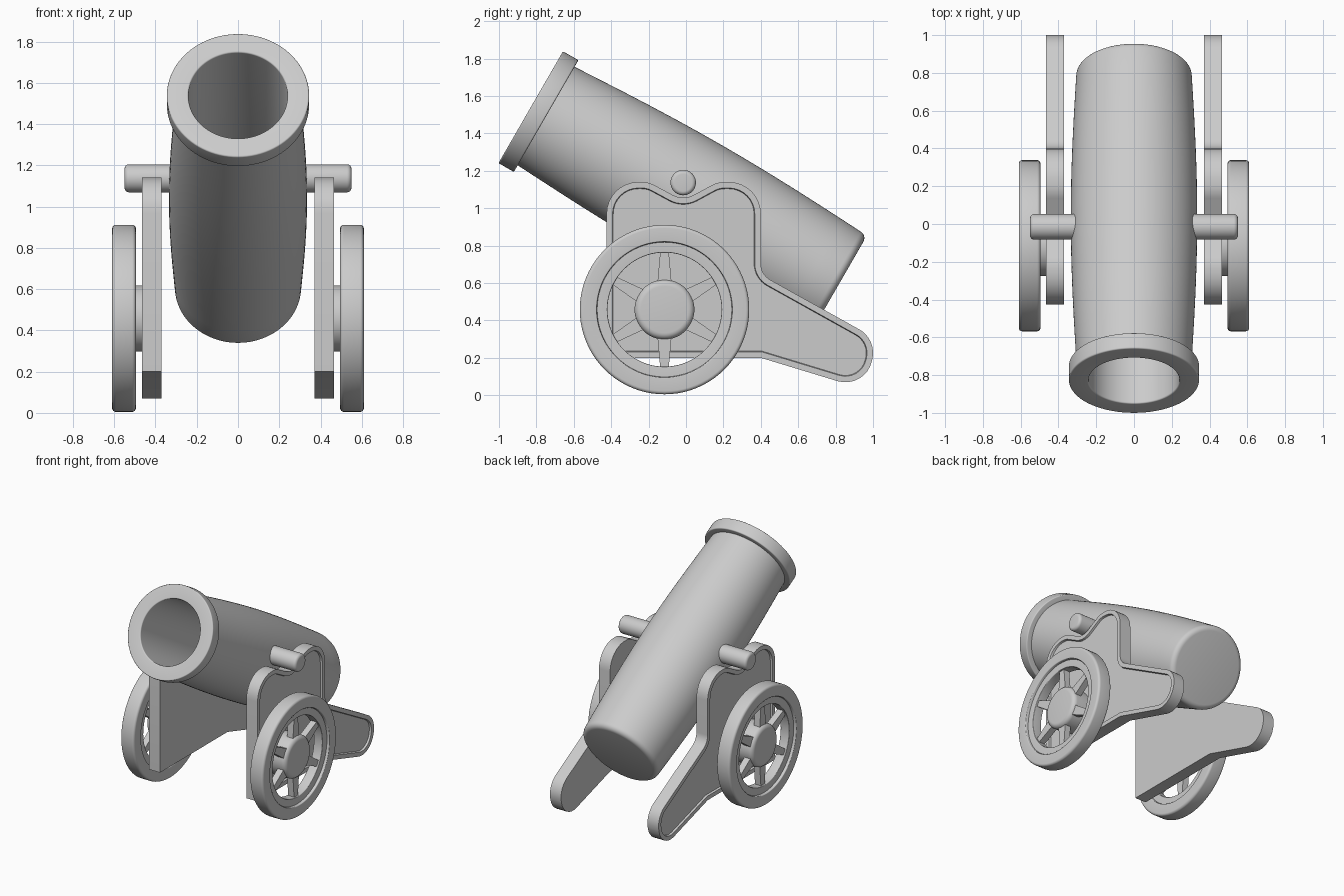
import bpy, bmesh, math
from mathutils import Matrix, Vector

if "Cube" in bpy.data.objects:
    bpy.data.objects.remove(bpy.data.objects["Cube"], do_unlink=True)

metal = bpy.data.materials.new("plain grey")
metal.use_nodes = True
GREY = (0.6, 0.6, 0.6, 1)
metal.diffuse_color = GREY
metal.node_tree.nodes["Principled BSDF"].inputs["Base Color"].default_value = GREY


def rounded(corners, steps=6):
    """Turn (u, v, radius) corners into a closed outline with arcs."""
    pts = []
    for i, (u, v, r) in enumerate(corners):
        p = Vector((u, v))
        if r == 0:
            pts.append(p)
            continue
        before = (Vector(corners[i - 1][:2]) - p).normalized()
        after = (Vector(corners[(i + 1) % len(corners)][:2]) - p).normalized()
        half = before.angle(after) / 2
        centre = p + (before + after).normalized() * (r / math.sin(half))
        start = p + before * (r / math.tan(half)) - centre
        end = p + after * (r / math.tan(half)) - centre
        sweep = start.angle_signed(end)
        for k in range(steps + 1):
            a = -sweep * k / steps
            pts.append(centre + Matrix.Rotation(a, 2) @ start)
    return pts


def finish(bm, name, mirror=True):
    bmesh.ops.remove_doubles(bm, verts=bm.verts, dist=0.0005)
    bmesh.ops.recalc_face_normals(bm, faces=bm.faces)
    mesh = bpy.data.meshes.new(name)
    bm.to_mesh(mesh)
    bm.free()
    mesh.materials.append(metal)
    obj = bpy.data.objects.new(name, mesh)
    bpy.context.collection.objects.link(obj)
    bpy.ops.object.select_all(action="DESELECT")
    obj.select_set(True)
    bpy.context.view_layer.objects.active = obj
    bpy.ops.object.shade_smooth_by_angle(angle=math.radians(35))
    if mirror:
        obj.modifiers.new("both sides", "MIRROR")
    return obj


def lathe(name, profile, matrix, sides=64, closed=False, mirror=True):
    """Spin (position along x, radius) points about the local x axis."""
    bm = bmesh.new()
    rings = []
    for k in range(sides):
        a = math.tau * k / sides
        rings.append([bm.verts.new(matrix @ Vector((x, r * math.cos(a), r * math.sin(a))))
                      for x, r in profile])
    n = len(profile)
    for k in range(sides):
        one, two = rings[k], rings[(k + 1) % sides]
        for j in range(n if closed else n - 1):
            m = (j + 1) % n
            bm.faces.new((one[j], one[m], two[m], two[j]))
    return finish(bm, name, mirror)


# Barrel: bore, muzzle ring and gently bulging body
LENGTH, RING = 1.9, 0.095
body = []
for k in range(13):
    s = k / 12
    body.append((RING + (LENGTH - RING) * s, 0.304 + 0.031 * math.sin(math.pi * s),
                 0.04 if k == 12 else 0))
barrel = rounded([(1.5, 0, 0), (1.5, 0.24, 0), (0, 0.24, 0.008), (0, 0.345, 0.008),
                  (RING, 0.345, 0.008)] + body + [(LENGTH, 0, 0)])
tilt = (Matrix.Translation((0, -0.83, 1.54)) @ Matrix.Rotation(math.radians(-30), 4, "X")
        @ Matrix.Rotation(math.radians(90), 4, "Z"))
lathe("barrel", barrel, tilt, 96, mirror=False)

# Trunnions on both sides of the barrel
lathe("trunnions", rounded([(0.28, 0, 0), (0.28, 0.068, 0), (0.55, 0.068, 0.022), (0.55, 0, 0)]),
      Matrix.Translation((0, -0.015, 1.137)), 40)

# Carriage cheeks with a recessed outer panel
outline = rounded([
    (-0.425, 0.2, 0), (-0.425, 1.14, 0.17), (-0.2, 1.14, 0.15), (-0.015, 1.04, 0.12),
    (0.17, 1.14, 0.15), (0.4, 1.14, 0.17), (0.4, 0.645, 0.1), (1.02, 0.3, 0.145),
    (0.96, 0.03, 0.145), (0.4, 0.2, 0)], 8)
bm = bmesh.new()
INNER, OUTER = 0.37, 0.465
back = [bm.verts.new((INNER, y, z)) for y, z in outline]
front = [bm.verts.new((OUTER, y, z)) for y, z in outline]
bm.faces.new(back)
panel = bm.faces.new(front)
for i in range(len(outline)):
    j = (i + 1) % len(outline)
    bm.faces.new((back[i], back[j], front[j], front[i]))
bmesh.ops.recalc_face_normals(bm, faces=bm.faces)
for width in (0.032, 0.004):
    bmesh.ops.inset_region(bm, faces=[panel], thickness=width, use_even_offset=True)
for v in panel.verts:
    v.co.x -= 0.015
finish(bm, "carriage_cheeks")

# Wheels: stepped rim, hub and six tapered spokes
wheel = Matrix.Translation((0, -0.115, 0.458))
rim = rounded([(0.495, 0.453, 0.018), (0.61, 0.453, 0.018), (0.61, 0.363, 0.006),
               (0.59, 0.36, 0), (0.59, 0.305, 0.005), (0.515, 0.305, 0.005),
               (0.515, 0.36, 0), (0.495, 0.363, 0.006)])
lathe("wheel_rims", rim, wheel, 80, closed=True)
lathe("wheel_hubs", rounded([(0.455, 0, 0), (0.455, 0.16, 0), (0.6, 0.16, 0.035), (0.6, 0, 0)]),
      wheel, 56)

bm = bmesh.new()
for k in range(6):
    turn = wheel @ Matrix.Rotation(math.tau * k / 6, 4, "X")
    made = bmesh.ops.create_cube(bm, size=1)["verts"]
    for v in made:
        outer = v.co.z > 0
        half = 0.022 if outer else 0.038
        v.co = turn @ Vector((0.552 + 0.05 * v.co.x, 2 * half * v.co.y, 0.32 if outer else 0.14))
finish(bm, "wheel_spokes")
